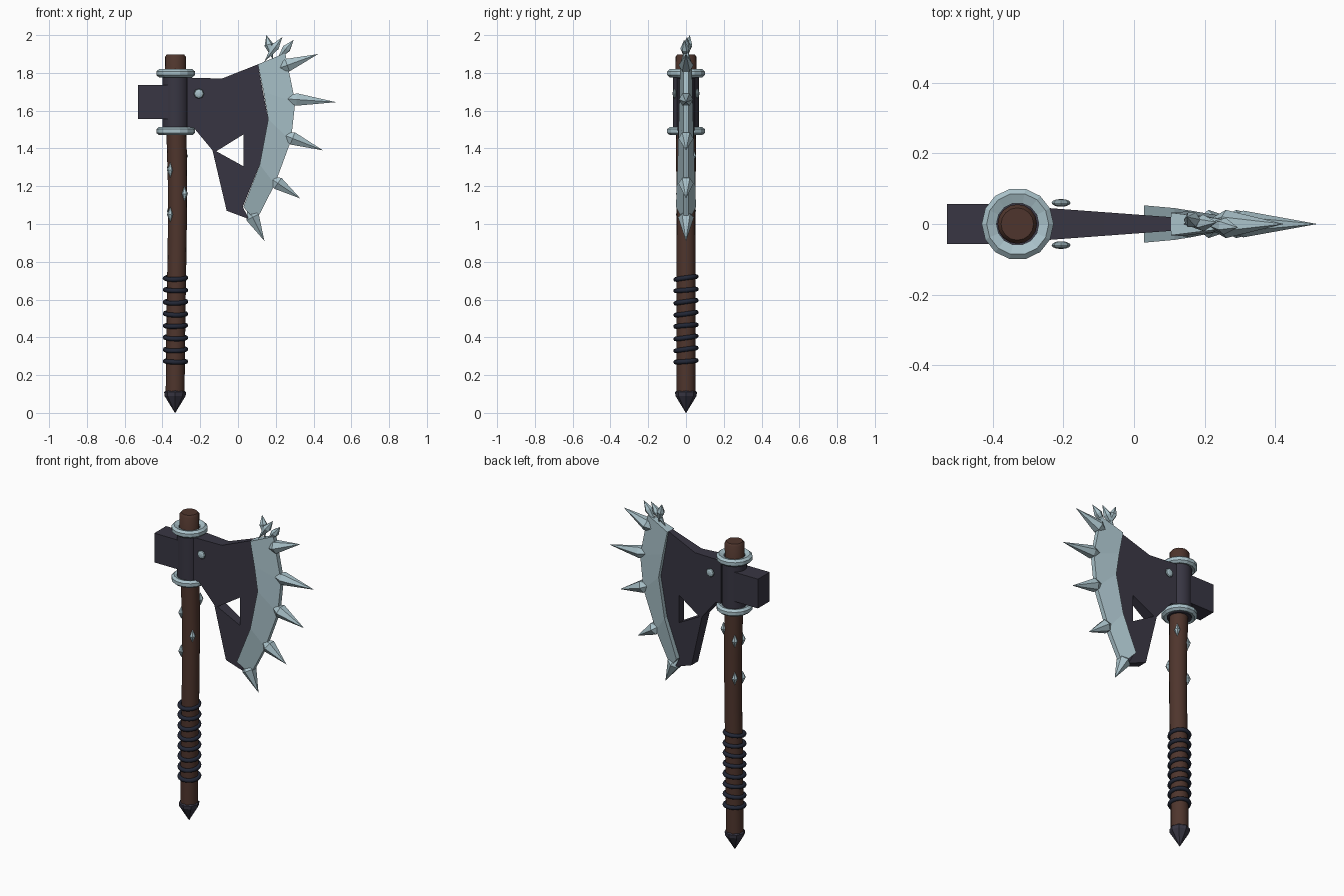
import bpy, math
from mathutils import Vector

if "Cube" in bpy.data.objects:
    bpy.data.objects.remove(bpy.data.objects["Cube"])

HX = -0.33  # handle axis


def material(name, rgb):
    m = bpy.data.materials.new(name)
    m.diffuse_color = (*rgb, 1)
    m.use_nodes = True
    m.node_tree.nodes["Principled BSDF"].inputs["Base Color"].default_value = m.diffuse_color
    return m


WOOD = material("brown wood", (0.078, 0.036, 0.026))
IRON = material("dark iron", (0.040, 0.037, 0.056))
STEEL = material("pale steel", (0.40, 0.54, 0.59))
CORD = material("navy cord", (0.016, 0.020, 0.036))


def make(name, verts, faces, mat, smooth=False):
    me = bpy.data.meshes.new(name)
    me.from_pydata([tuple(v) for v in verts], [], faces)
    me.materials.append(mat)
    ob = bpy.data.objects.new(name, me)
    bpy.context.collection.objects.link(ob)
    bpy.context.view_layer.objects.active = ob
    bpy.ops.object.select_all(action='DESELECT')
    ob.select_set(True)
    bpy.ops.object.mode_set(mode='EDIT')
    bpy.ops.mesh.select_all(action='SELECT')
    bpy.ops.mesh.normals_make_consistent(inside=False)
    bpy.ops.object.mode_set(mode='OBJECT')
    if smooth:
        bpy.ops.object.shade_smooth_by_angle(angle=math.radians(40))
    return ob


def lathe(name, profile, n, mat, smooth=False, closed=False):
    """Turn (radius, z, axis x) rows round the handle axis."""
    verts = [(x + r * math.cos(2 * math.pi * k / n), r * math.sin(2 * math.pi * k / n), z)
             for r, z, x in profile for k in range(n)]
    rows = len(profile)
    faces = []
    for i in range(rows if closed else rows - 1):
        j = (i + 1) % rows
        faces += [(i * n + k, i * n + (k + 1) % n, j * n + (k + 1) % n, j * n + k) for k in range(n)]
    if not closed:
        faces += [tuple(range(n)), tuple(range((rows - 1) * n, rows * n))]
    return make(name, verts, faces, mat, smooth)


def plate(name, pts, polys, mat):
    """Mirrored plate from (x, z, half thickness) points and front polygons."""
    n = len(pts)
    verts = [(x, -h, z) for x, z, h in pts] + [(x, h, z) for x, z, h in pts]
    edges = {}
    for p in polys:
        for a, b in zip(p, p[1:] + p[:1]):
            edges.setdefault(frozenset((a, b)), []).append((a, b))
    faces = [tuple(p) for p in polys] + [tuple(i + n for i in reversed(p)) for p in polys]
    faces += [(e[0][1], e[0][0], e[0][0] + n, e[0][1] + n) for e in edges.values() if len(e) == 1]
    return make(name, verts, faces, mat)


def crystal(name, base, tip, r, shoulder=0.2, n=6):
    """Faceted spike with a short point at the base and a long one at the tip."""
    base, tip = Vector(base), Vector(tip)
    d = tip - base
    q = d.to_track_quat('Z', 'Y')
    ring = [base + d * shoulder + q @ Vector((r * math.cos(2 * math.pi * k / n),
            r * math.sin(2 * math.pi * k / n), 0)) for k in range(n)]
    faces = [(k, (k + 1) % n, n + e) for k in range(n) for e in (0, 1)]
    return make(name, ring + [base, tip], faces, STEEL)


# Handle, slightly bowed, and its pointed iron butt
lathe("handle", [(0.050, 0.09, -0.333), (0.050, 0.3, -0.331), (0.050, 0.6, -0.327),
                 (0.050, 0.9, -0.322), (0.051, 1.2, -0.320), (0.053, 1.45, -0.325),
                 (0.055, 1.7, -0.331), (0.056, 1.885, -0.331), (0.046, 1.897, -0.331)],
      16, WOOD, True)
lathe("butt_spike", [(0.05, 0.118, -0.333), (0.058, 0.11, -0.333), (0.056, 0.09, -0.333),
                     (0.001, 0.0, -0.333)], 8, IRON)

# Socket, collars and hammer poll
lathe("socket", [(0.070, 1.47, HX), (0.070, 1.80, HX)], 16, IRON, True)
for name, z in (("lower_collar", 1.492), ("upper_collar", 1.798)):
    lathe(name, [(0.060, z - 0.012, HX), (0.088, z - 0.022, HX), (0.102, z - 0.01, HX),
                 (0.102, z + 0.01, HX), (0.088, z + 0.022, HX), (0.060, z + 0.012, HX)],
          14, STEEL, closed=True)
plate("poll", [(-0.53, 1.555, 0.057), (-0.36, 1.555, 0.057), (-0.36, 1.735, 0.057),
               (-0.53, 1.735, 0.057)], [[0, 1, 2, 3]], IRON)

# Dark blade body with a triangular window; thins toward the edge
outline = [(-0.27, 1.775), (-0.085, 1.77), (0.105, 1.845), (0.16, 1.555), (0.115, 1.315),
           (0.025, 1.09), (0.06, 1.025), (-0.06, 1.07), (-0.135, 1.39), (-0.235, 1.51),
           (-0.27, 1.51), (-0.115, 1.385), (0.03, 1.475), (0.03, 1.305)]
plate("blade_body", [(x, z, 0.045 - 0.074 * (x + 0.24)) for x, z in outline],
      [[0, 10, 9, 8, 11, 12, 3, 2, 1], [3, 12, 13, 11, 8, 7, 6, 5, 4]], IRON)

# Steel cutting edge
inner = [(0.105, 1.845, 0.032), (0.135, 1.70, 0.034), (0.16, 1.555, 0.038),
         (0.115, 1.315, 0.045), (0.028, 1.09, 0.053)]
outer = [(0.25, 1.905, 0.014), (0.303, 1.645, 0.014), (0.28, 1.44, 0.014),
         (0.195, 1.21, 0.014), (0.095, 1.015, 0.014)]
plate("cutting_edge", inner + outer, [[i, i + 1, i + 6, i + 5] for i in range(4)], STEEL)

# Large spikes along the edge: base, tip, radius
for i, (bx, bz, tx, tz, r) in enumerate([
        (0.05, 1.09, 0.14, 0.91, 0.042), (0.16, 1.25, 0.33, 1.135, 0.040),
        (0.22, 1.48, 0.45, 1.39, 0.040), (0.22, 1.665, 0.52, 1.645, 0.038),
        (0.19, 1.815, 0.425, 1.90, 0.040)]):
    crystal(f"edge_spike_{i + 1}", (bx, 0, bz), (tx, 0, tz), r, 0.3)

# Small crystals on the top corner
for i, (b, t) in enumerate([((0.185, 0, 1.87), (0.15, 0.02, 2.0)),
                            ((0.14, 0, 1.86), (0.235, 0.005, 1.99)),
                            ((0.20, 0, 1.86), (0.295, -0.01, 1.975))]):
    crystal(f"top_crystal_{i + 1}", b, t, 0.024, 0.6)

# Rivets on both blade faces
for side in (-1, 1):
    bpy.ops.mesh.primitive_uv_sphere_add(segments=8, ring_count=6, location=(-0.207, side * 0.06, 1.69),
                                         rotation=(math.pi / 2, 0, 0))
    ob = bpy.context.object
    ob.name = "rivet_front" if side < 0 else "rivet_back"
    ob.scale = (0.027, 0.027, 0.011)
    ob.data.materials.append(STEEL)

# Diamond studs around the upper handle: direction and heights
for sx, sy, zs in [(-1, -1, (1.285, 1.05)), (-1, 1, (1.30, 1.07)), (1, 1, (1.36,)), (1, -1, (1.16,))]:
    for z in zs:
        c = Vector((-0.321 + sx * 0.038, sy * 0.038, z))
        crystal(f"handle_stud_{sx}_{sy}_{z}", c - Vector((0, 0, 0.04)), c + Vector((0, 0, 0.04)),
                0.018, 0.5, 6)

# Cord rings wound round the grip
for i in range(8):
    bpy.ops.mesh.primitive_torus_add(major_segments=20, minor_segments=8, major_radius=0.055,
                                     minor_radius=0.0125, location=(-0.331, 0, 0.273 + 0.063 * i),
                                     rotation=(0.14 if i % 3 else 0.08, 0.02 * (-1) ** i, 0))
    ob = bpy.context.object
    ob.name = f"grip_cord_{i + 1}"
    ob.data.materials.append(CORD)
    bpy.ops.object.shade_smooth()
